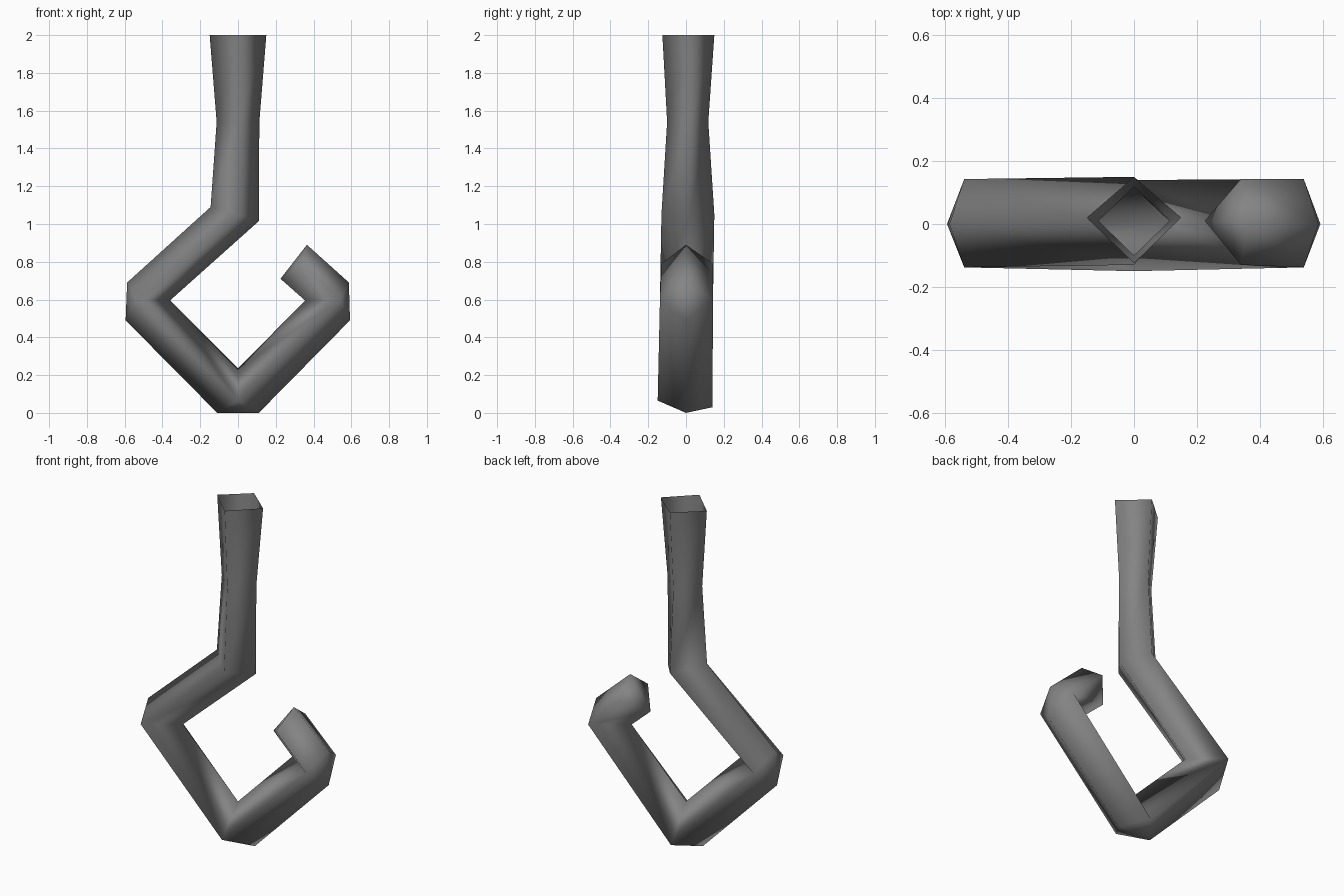
import bpy
import bmesh

cube = bpy.data.objects.get("Cube")
if cube:
    bpy.data.objects.remove(cube, do_unlink=True)

# Dark grey metal
metal = bpy.data.materials.new("dark_grey_metal")
metal.use_nodes = True
colour = (0.23, 0.23, 0.23, 1)
metal.diffuse_color = colour
metal.node_tree.nodes["Principled BSDF"].inputs["Base Color"].default_value = colour

# Diamond sections from the shaft top to the hook tip:
# inner corner, front corner, outer corners (two on a bevelled bend), back corner
sections = [
    ((.15, .02, 2), (0, -.125, 2), [(-.15, .02, 2)], (0, .15, 2)),
    ((.113, .01, 1.54), (0, -.1, 1.54), [(-.113, .01, 1.54)], (0, .118, 1.54)),
    ((.11, .01, 1.015), (0, -.13, 1.05), [(-.145, .01, 1.09)], (0, .15, 1.05)),
    ((-.36, 0, .595), (-.54, -.138, .6), [(-.587, 0, .69), (-.595, 0, .49)], (-.54, .143, .6)),
    ((0, 0, .235), (0, -.15, .065), [(-.11, 0, 0), (.11, 0, 0)], (0, .14, .03)),
    ((.355, 0, .595), (.54, -.138, .6), [(.593, 0, .49), (.587, 0, .69)], (.54, .143, .6)),
    ((.225, .01, .71), (.34, -.13, .79), [(.365, 0, .89)], (.34, .143, .79)),
]

bm = bmesh.new()
previous = None
for inner, front, outers, back in sections:
    i, f, b = (bm.verts.new(p) for p in (inner, front, back))
    o = [bm.verts.new(p) for p in outers]
    # Bevel triangles on the outside of a bend
    if len(o) == 2:
        bm.faces.new((f, o[0], o[1]))
        bm.faces.new((b, o[1], o[0]))
    # Tube walls between neighbouring sections
    ring = (i, f, o[0], b)
    if previous:
        for k in range(4):
            n = (k + 1) % 4
            bm.faces.new((previous[k], previous[n], ring[n], ring[k]))
    previous = (i, f, o[-1], b)

# Ridged cap on the tip; the shaft top stays open
i, f, o, b = previous
bm.faces.new((i, f, o))
bm.faces.new((i, o, b))

bmesh.ops.recalc_face_normals(bm, faces=bm.faces)
for face in bm.faces:
    face.smooth = True
mesh = bpy.data.meshes.new("hook")
bm.to_mesh(mesh)
bm.free()
mesh.materials.append(metal)
hook = bpy.data.objects.new("hook", mesh)
bpy.context.collection.objects.link(hook)
